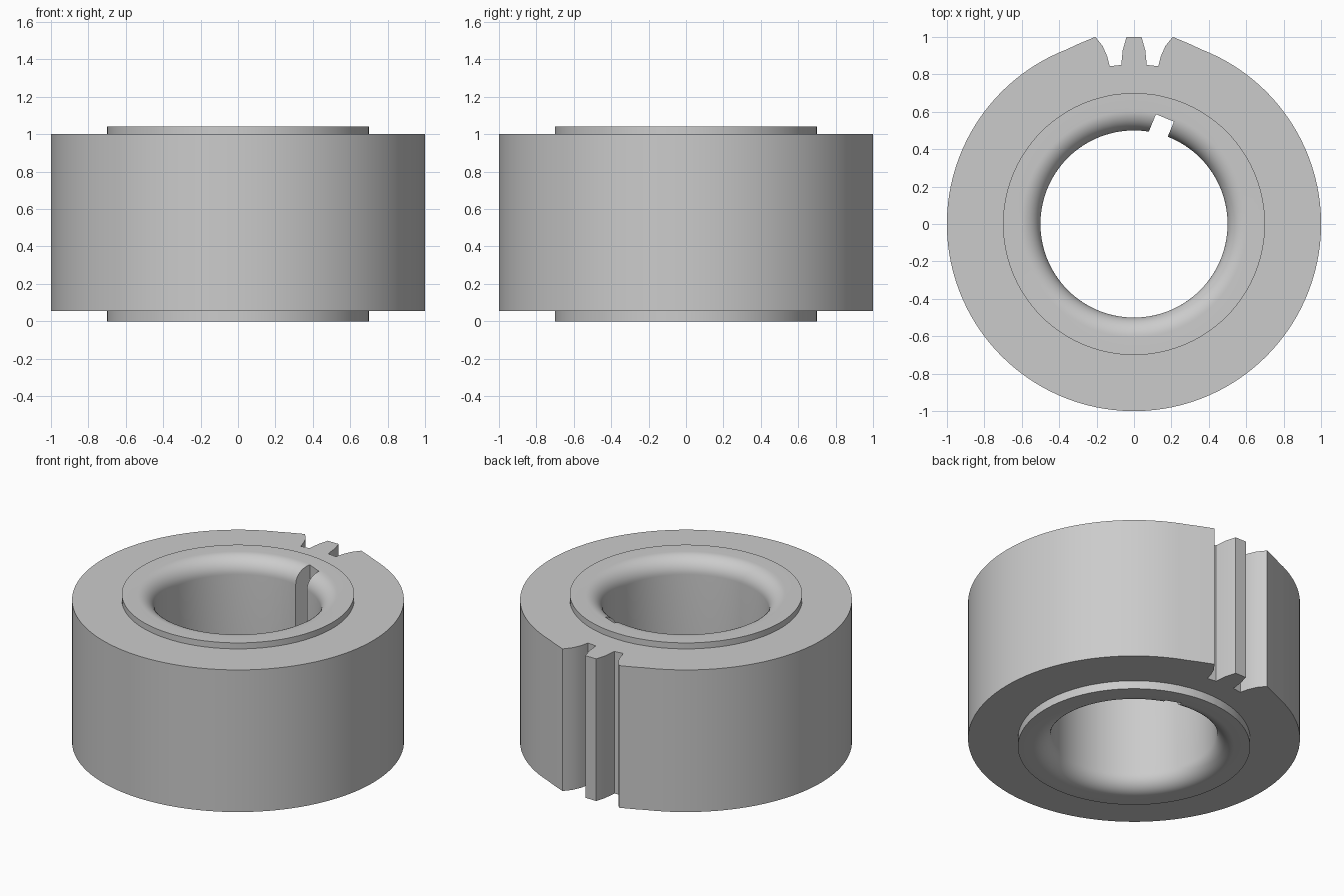
import bpy, bmesh
from math import sin, cos, pi, radians, hypot
from mathutils import Matrix

cube = bpy.data.objects.get("Cube")
if cube:
    bpy.data.objects.remove(cube, do_unlink=True)

RIM_LOW, RIM_HIGH, TOP = 0.055, 1.0, 1.04
HUB_R, BORE_R, FILLET = 0.7, 0.5, 0.105

steel = bpy.data.materials.new("plain grey")
steel.use_nodes = True
grey = (0.6, 0.6, 0.6, 1)
steel.diffuse_color = grey
steel.node_tree.nodes["Principled BSDF"].inputs["Base Color"].default_value = grey


def add_object(name, bm):
    bmesh.ops.recalc_face_normals(bm, faces=bm.faces)
    mesh = bpy.data.meshes.new(name)
    bm.to_mesh(mesh)
    bm.free()
    mesh.materials.append(steel)
    obj = bpy.data.objects.new(name, mesh)
    bpy.context.collection.objects.link(obj)
    return obj


# Rim outline: half of the toothed gap at the back, the round, the mirrored half
half = [(0.04, 1.0), (0.06, 0.93), (0.068, 0.85), (0.13, 0.843),
        (0.143, 0.895), (0.167, 0.95), (0.207, 1.0), (0.30, 0.961)]
outline = half + [(sin(radians(a)), cos(radians(a))) for a in range(21, 340, 3)]
outline += [(-x, y) for x, y in reversed(half)]

# Hub and bore section, with a rounded lip at each end of the bore
steps = 12
arc = [(BORE_R + FILLET * (1 - sin(t)), FILLET * (1 - cos(t)))
       for t in (pi / 2 * i / steps for i in range(steps + 1))]
section = [(HUB_R, RIM_LOW), (HUB_R, 0)] + arc
section += [(r, TOP - z) for r, z in reversed(arc)]
section += [(HUB_R, TOP), (HUB_R, RIM_HIGH)]

# Ring: one loop of points per section point, joined around and closed by the rim
bm = bmesh.new()
loops = []
for r, z in section:
    loops.append([bm.verts.new((x * r / hypot(x, y), y * r / hypot(x, y), z))
                  for x, y in outline])
for z in (RIM_HIGH, RIM_LOW):
    loops.append([bm.verts.new((x, y, z)) for x, y in outline])
n = len(outline)
for k, loop in enumerate(loops):
    following = loops[(k + 1) % len(loops)]
    for i in range(n):
        j = (i + 1) % n
        bm.faces.new((loop[i], loop[j], following[j], following[i]))
ring = add_object("toothed_ring", bm)

# Keyway cutter: an upright block turned to the slot direction
bm = bmesh.new()
bmesh.ops.create_cube(bm, size=1)
bm.transform(Matrix.Rotation(radians(-22.5), 4, 'Z')
             @ Matrix.Translation((-0.064, 0.437, 0.5))
             @ Matrix.Diagonal((0.104, 0.3, 2, 1)))
cutter = add_object("keyway_cutter", bm)
cutter.hide_render = True

bpy.ops.object.select_all(action='DESELECT')
bpy.context.view_layer.objects.active = ring
ring.select_set(True)
cut = ring.modifiers.new("keyway", 'BOOLEAN')
cut.operation = 'DIFFERENCE'
cut.solver = 'EXACT'
cut.object = cutter
bpy.ops.object.modifier_apply(modifier=cut.name)
bpy.data.objects.remove(cutter, do_unlink=True)
bpy.ops.object.shade_smooth_by_angle(angle=radians(25))
